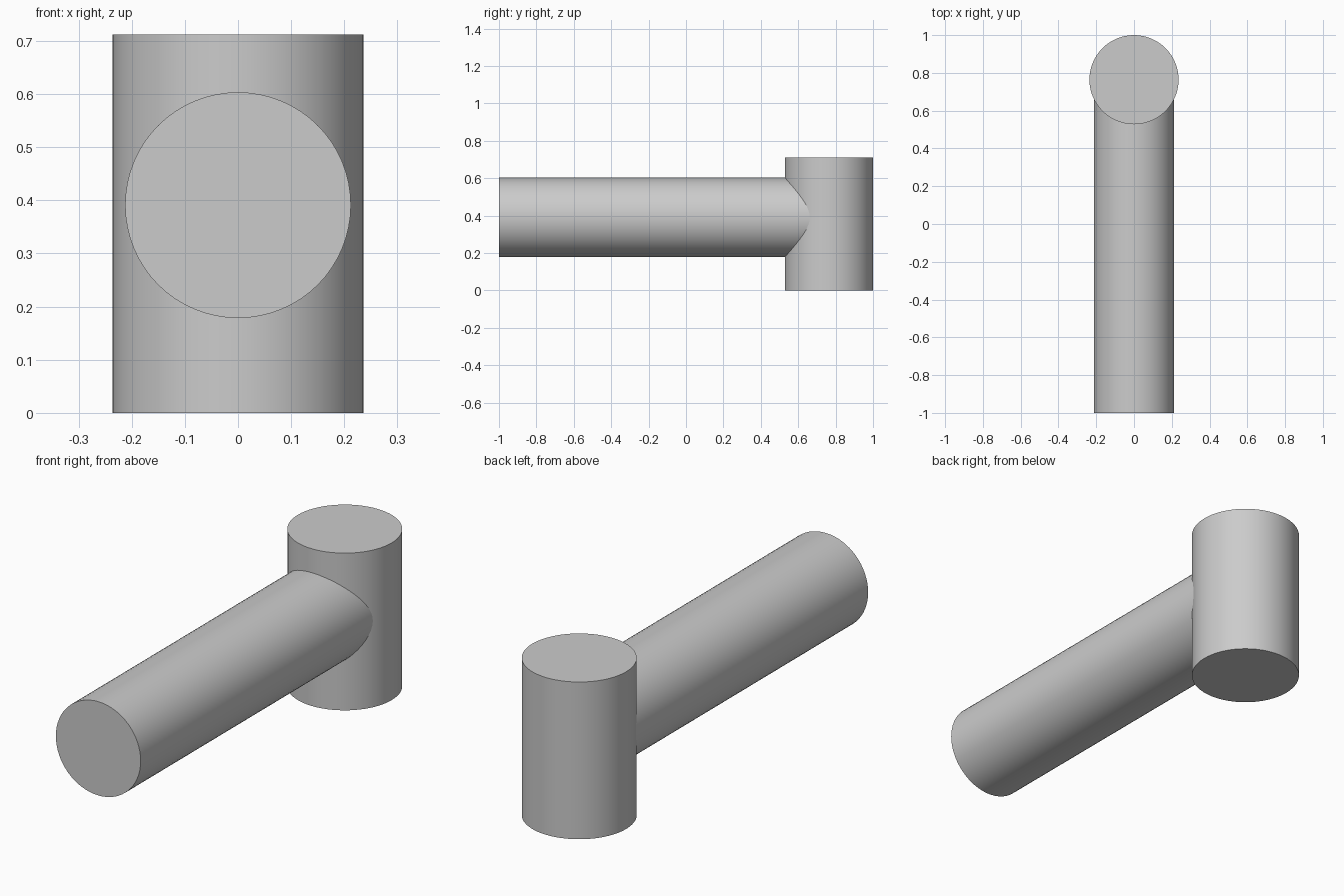
import bpy
import math

cube = bpy.data.objects.get("Cube")
if cube:
    bpy.data.objects.remove(cube, do_unlink=True)

# Single plain grey
grey = bpy.data.materials.new("plain_grey")
grey.use_nodes = True
colour = (0.6, 0.6, 0.6, 1)
grey.diffuse_color = colour
grey.node_tree.nodes["Principled BSDF"].inputs["Base Color"].default_value = colour


def cylinder(name, radius, length, centre, tilt=0):
    bpy.ops.mesh.primitive_cylinder_add(
        vertices=64, radius=radius, depth=length,
        location=centre, rotation=(tilt, 0, 0))
    part = bpy.context.object
    part.name = name
    part.data.materials.append(grey)
    bpy.ops.object.shade_smooth_by_angle(angle=math.radians(30))
    return part


HEAD_R, HEAD_H = 0.236, 0.712
HANDLE_R, HANDLE_Z = 0.2125, 0.391
head_y = 1 - HEAD_R

# Upright head at the back
cylinder("head", HEAD_R, HEAD_H, (0, head_y, HEAD_H / 2))

# Handle running from the front end to the head's axis
cylinder("handle", HANDLE_R, 1 + head_y, (0, (head_y - 1) / 2, HANDLE_Z), math.pi / 2)
